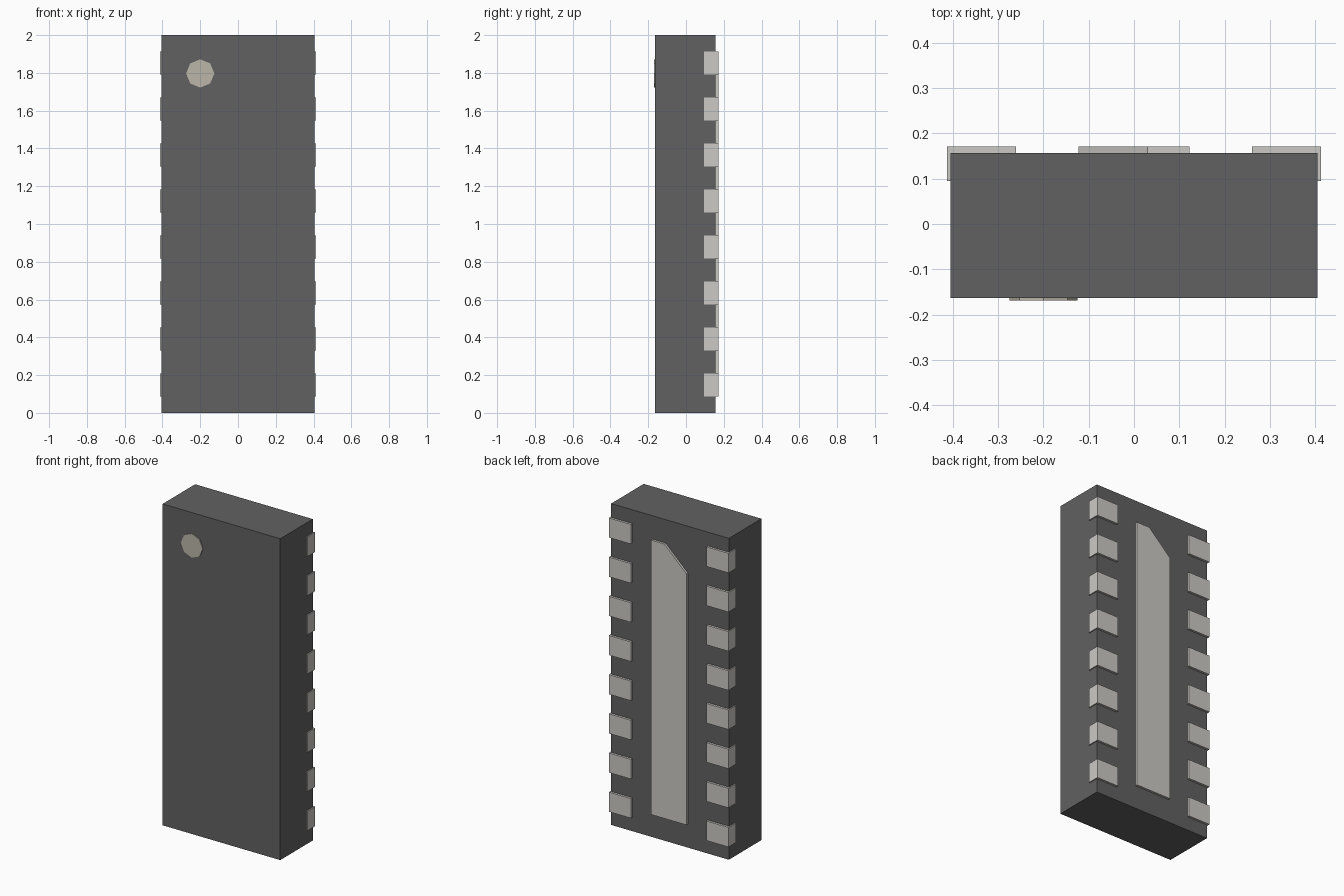
import bpy, bmesh, math

if "Cube" in bpy.data.objects:
    bpy.data.objects.remove(bpy.data.objects["Cube"])


def material(name, rgb):
    m = bpy.data.materials.new(name)
    m.diffuse_color = (*rgb, 1)
    m.use_nodes = True
    m.node_tree.nodes["Principled BSDF"].inputs["Base Color"].default_value = m.diffuse_color
    return m


DARK = material("dark_plastic", (0.12, 0.12, 0.12))
METAL = material("pale_metal", (0.60, 0.59, 0.56))
MARK = material("mark_beige", (0.50, 0.47, 0.40))


def prism(name, outline, y0, y1, mat):
    """Extrude an (x, z) outline from y0 to y1."""
    bm = bmesh.new()
    face = bm.faces.new([bm.verts.new((x, y0, z)) for x, z in outline])
    ext = bmesh.ops.extrude_face_region(bm, geom=[face])["geom"]
    bmesh.ops.translate(bm, vec=(0, y1 - y0, 0),
                        verts=[v for v in ext if isinstance(v, bmesh.types.BMVert)])
    bmesh.ops.recalc_face_normals(bm, faces=bm.faces)
    mesh = bpy.data.meshes.new(name)
    bm.to_mesh(mesh)
    bm.free()
    mesh.materials.append(mat)
    obj = bpy.data.objects.new(name, mesh)
    bpy.context.collection.objects.link(obj)
    return obj


def rect(x0, x1, z0, z1):
    return [(x0, z0), (x1, z0), (x1, z1), (x0, z1)]


# Package body
prism("chip_body", rect(-0.405, 0.405, 0, 2), -0.163, 0.157, DARK)

# Contact pads wrapping the two long back edges
for i in range(8):
    zc = 0.147 + 0.2437 * i
    for side, s in (("left", -1), ("right", 1)):
        a, b = sorted((s * 0.26, s * 0.412))
        prism(f"contact_{side}_{i + 1}", rect(a, b, zc - 0.061, zc + 0.061),
              0.095, 0.171, METAL)

# Central thermal pad with one chamfered corner
prism("thermal_pad", [(-0.122, 0.146), (0.122, 0.146), (0.122, 1.854),
                      (0.03, 1.854), (-0.122, 1.71)], 0.095, 0.171, METAL)

# Eight-sided orientation mark on the front
dot = [(-0.2 + 0.075 * math.cos(k * math.pi / 4),
        1.797 + 0.075 * math.sin(k * math.pi / 4)) for k in range(8)]
prism("orientation_mark", dot, -0.169, -0.155, MARK)
